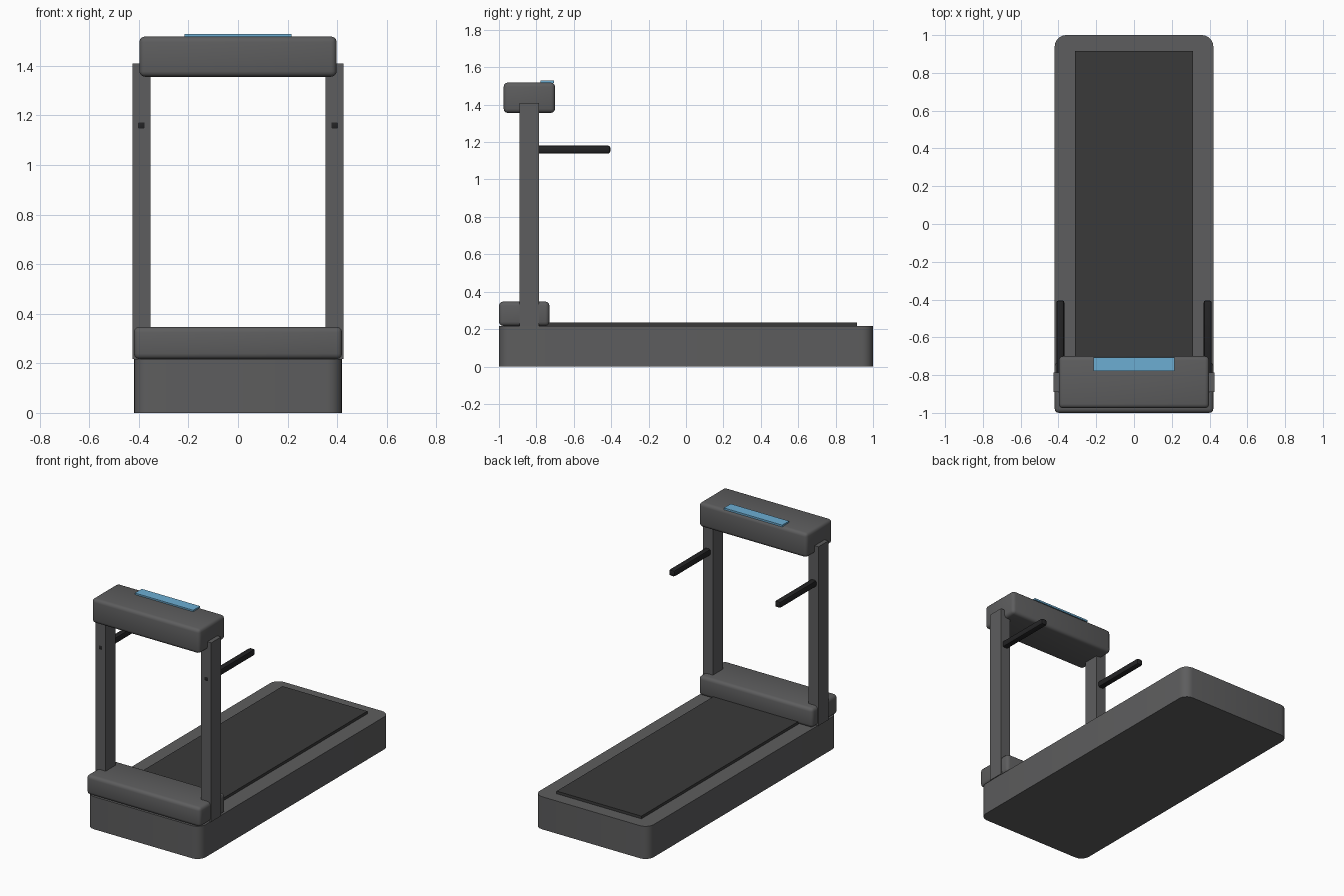
import bpy, bmesh

cube = bpy.data.objects.get("Cube")
if cube:
    bpy.data.objects.remove(cube, do_unlink=True)


def material(name, rgb):
    m = bpy.data.materials.new(name)
    m.use_nodes = True
    m.diffuse_color = (*rgb, 1)
    m.node_tree.nodes["Principled BSDF"].inputs["Base Color"].default_value = (*rgb, 1)
    return m


body = material("body grey", (0.11, 0.11, 0.112))
belt = material("belt charcoal", (0.042, 0.042, 0.042))
grip = material("grip black", (0.017, 0.017, 0.018))
glass = material("screen blue", (0.15, 0.42, 0.65))


def box(name, x, y, z, mat, radius=0, segments=3, upright_only=False):
    """Box between (min, max) pairs, with all or only its upright edges rounded."""
    bm = bmesh.new()
    bmesh.ops.create_cube(bm, size=1)
    for v in bm.verts:
        v.co = [(a + b) / 2 + c * (b - a) for (a, b), c in zip((x, y, z), v.co)]
    if radius:
        edges = [e for e in bm.edges if not upright_only
                 or abs(e.verts[0].co.z - e.verts[1].co.z) > 0.01]
        bmesh.ops.bevel(bm, geom=edges, offset=radius, segments=segments,
                        profile=0.5, affect='EDGES', clamp_overlap=True)
    mesh = bpy.data.meshes.new(name)
    bm.to_mesh(mesh)
    bm.free()
    mesh.materials.append(mat)
    obj = bpy.data.objects.new(name, mesh)
    bpy.context.collection.objects.link(obj)
    bpy.ops.object.select_all(action='DESELECT')
    obj.select_set(True)
    bpy.context.view_layer.objects.active = obj
    if radius:
        bpy.ops.object.shade_smooth_by_angle()
    return obj


# Deck with rounded corners, and the running belt on top
box("deck", (-0.42, 0.42), (-1, 1), (0, 0.217), body, 0.06, 5, True)
box("running_belt", (-0.312, 0.312), (-0.915, 0.915), (0.2, 0.235), belt)

# Motor cover across the front of the deck
box("motor_cover", (-0.42, 0.42), (-1, -0.73), (0.217, 0.347), body, 0.022)

# Console and its screen
box("console", (-0.398, 0.398), (-0.975, -0.7), (1.356, 1.518), body, 0.022)
box("screen", (-0.215, 0.215), (-0.778, -0.706), (1.516, 1.528), glass)

# Uprights and handrails on both sides
for side, s in (("left", 1), ("right", -1)):
    box(side + "_upright", sorted((s * 0.352, s * 0.426)), (-0.89, -0.785),
        (0.217, 1.41), body)
    box(side + "_handrail", sorted((s * 0.369, s * 0.411)), (-0.891, -0.405),
        (1.139, 1.181), grip, 0.011, 2)
